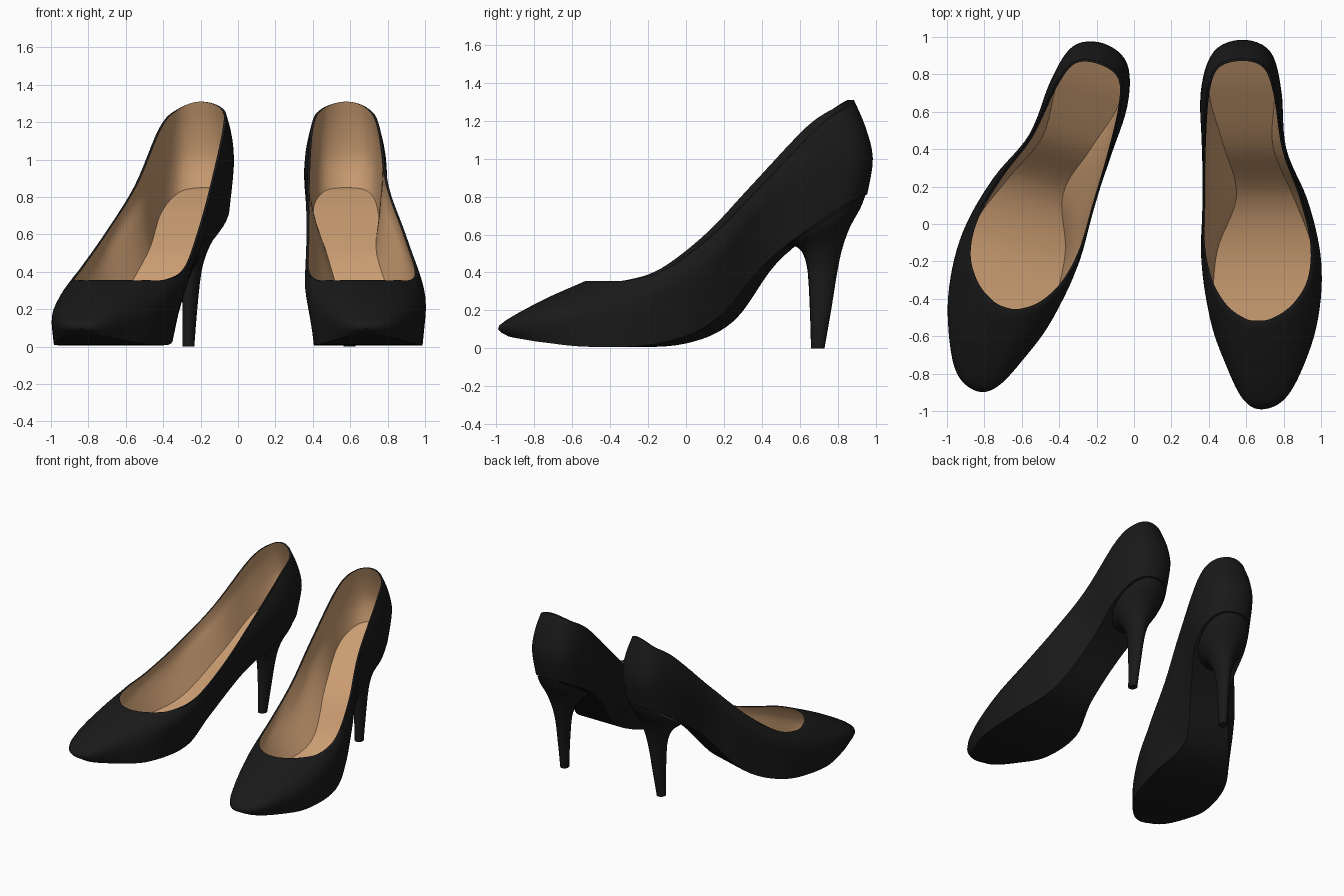
import bpy, math
from mathutils import Vector, Matrix

if "Cube" in bpy.data.objects:
    bpy.data.objects.remove(bpy.data.objects["Cube"])

# Materials
def material(name, rgb):
    m = bpy.data.materials.new(name)
    m.diffuse_color = (*rgb, 1)
    m.use_nodes = True
    m.node_tree.nodes["Principled BSDF"].inputs["Base Color"].default_value = m.diffuse_color
    return m

BLACK = material("black_leather", (0.010, 0.010, 0.010))
TAN = material("tan_leather", (0.60, 0.34, 0.17))

# Curve helpers
def catmull(a, b, c, d, t):
    return 0.5 * (2 * b + (c - a) * t + (2 * a - 5 * b + 4 * c - d) * t * t
                  + (3 * b - a - 3 * c + d) * t ** 3)

def closed_curve(pts, sub=6):
    n = len(pts)
    return [catmull(pts[i - 1], pts[i], pts[(i + 1) % n], pts[(i + 2) % n], s / sub)
            for i in range(n) for s in range(sub)]

def contour(back, stations, toe):
    """Closed loop around the shoe; stations are (y, inner x, outer x, z)."""
    outer = [Vector((o, y, z)) for y, i, o, z in stations]
    inner = [Vector((i, y, z)) for y, i, o, z in reversed(stations)]
    return closed_curve([Vector(back)] + outer + [Vector(toe)] + inner)

def offset(loop, d, dz=0.0):
    """Move a loop outward by d in plan, and up by dz."""
    n, res = len(loop), []
    for k, p in enumerate(loop):
        t = loop[(k + 1) % n] - loop[k - 1]
        res.append(p + Vector((-t.y, t.x, 0)).normalized() * d + Vector((0, 0, dz)))
    return res

def smooth_rings(rings, sub=4):
    ext = [rings[0]] + rings + [rings[-1]]
    out = []
    for i in range(1, len(ext) - 2):
        for s in range(sub):
            out.append([catmull(*q, s / sub) for q in zip(*ext[i - 1:i + 3])])
    return out + [rings[-1]]

def loft_faces(rows, n):
    return [(i * n + j, (i + 1) * n + j, (i + 1) * n + (j + 1) % n, i * n + (j + 1) % n)
            for i in range(rows - 1) for j in range(n)]

def cap_faces(n):
    faces = [(0, 1, n - 1)]
    faces += [(k, k + 1, n - k - 1, n - k) for k in range(1, n // 2 - 1)]
    return faces + [(n // 2 - 1, n // 2, n // 2 + 1)]

def add(name, rings, faces, mat, flip, xf):
    verts = [xf @ p for r in rings for p in r]
    if flip != (xf.determinant() < 0):
        faces = [f[::-1] for f in faces]
    me = bpy.data.meshes.new(name)
    me.from_pydata(verts, [], faces)
    me.materials.append(mat)
    ob = bpy.data.objects.new(name, me)
    bpy.context.collection.objects.link(ob)
    bpy.ops.object.select_all(action='DESELECT')
    ob.select_set(True)
    bpy.context.view_layer.objects.active = ob
    bpy.ops.object.shade_smooth_by_angle(angle=math.radians(60))

# Contours: sole edge, widest line, opening rim
edge = contour((.58, .955, .81),
               [(.89, .44, .715, .785), (.70, .385, .768, .67), (.42, .46, .76, .45),
                (.15, .53, .87, .145), (-.15, .425, .975, .025), (-.50, .412, .975, .008),
                (-.74, .50, .89, .03), (-.90, .585, .79, .055)], (.68, -.94, .065))
wide = contour((.58, .985, 1.0),
               [(.92, .425, .73, .99), (.70, .358, .788, .90), (.40, .38, .80, .66),
                (.12, .41, .925, .38), (-.20, .375, 1.0, .22), (-.50, .405, .985, .17),
                (-.76, .495, .905, .15), (-.93, .583, .805, .13)], (.68, -.985, .12))
rim = contour((.58, .885, 1.31),
              [(.845, .445, .70, 1.27), (.70, .39, .758, 1.17), (.40, .37, .805, .86),
               (.15, .367, .895, .605), (-.10, .365, .955, .42), (-.30, .405, .94, .36),
               (-.44, .485, .855, .355), (-.515, .585, .745, .355)], (.66, -.53, .355))
mid = offset([(a + b) / 2 for a, b in zip(wide, rim)], .012, .01)
N = len(edge)

outer = smooth_rings([edge, wide, mid, rim]) + [offset(rim, -.013)]
floor = offset(edge, -.018, .04)
inner = smooth_rings([floor, offset(wide, -.025), offset(mid, -.022), offset(rim, -.013)])

# Heel sections: front y, front z, back y, back z, half width
HEEL = [(.66, 0, .73, 0, .032), (.655, .2, .765, .2, .038), (.645, .4, .797, .4, .053),
        (.625, .49, .825, .53, .085), (.595, .53, .865, .64, .125),
        (.56, .54, .92, .74, .16), (.53, .545, .948, .815, .178)]
H = 32
heel_rings = []
for yf, zf, yb, zb, hw in HEEL:
    ring = []
    for k in range(H):
        a = math.tau * k / H
        t = (1 - math.cos(a)) / 2
        ring.append(Vector((.595 - .02 * zb + hw * math.sin(a),
                            yb + (yf - yb) * t, zb + (zf - zb) * t)))
    heel_rings.append(ring)
heel_rings = smooth_rings(heel_rings, 3)

# Both shoes: the second is mirrored and turned
turned = (Matrix.Translation((.10, -.145, 0)) @ Matrix.Rotation(math.radians(-17), 4, 'Z')
          @ Matrix.Scale(-1, 4, (1, 0, 0)))
for side, xf in (("right", Matrix.Identity(4)), ("left", turned)):
    add(side + "_upper", outer, loft_faces(len(outer), N), BLACK, False, xf)
    add(side + "_sole", [edge], cap_faces(N), BLACK, False, xf)
    add(side + "_lining", inner, loft_faces(len(inner), N), TAN, True, xf)
    add(side + "_insole", [floor], cap_faces(N), TAN, True, xf)
    add(side + "_heel", heel_rings, loft_faces(len(heel_rings), H) + cap_faces(H),
        BLACK, False, xf)
